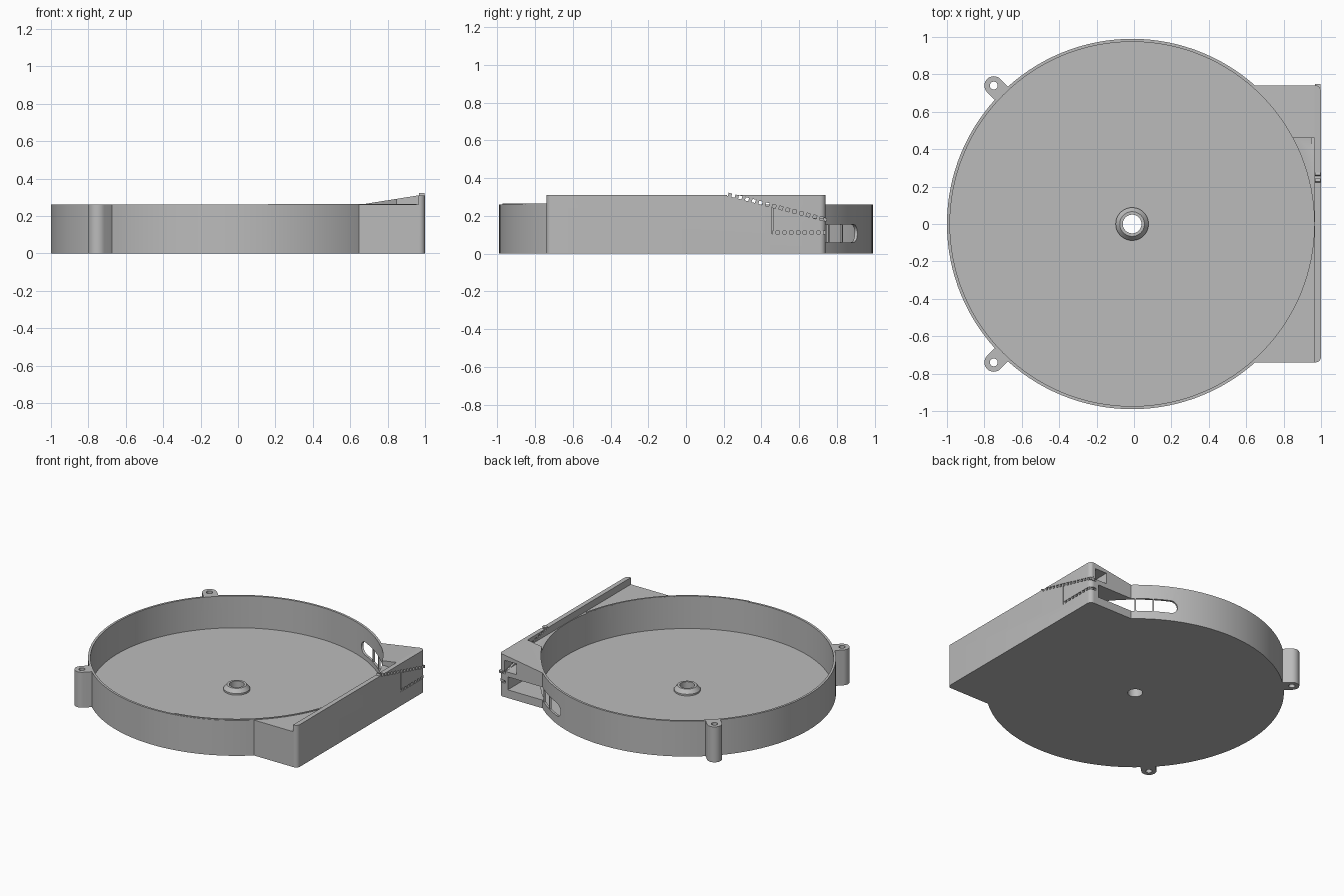
import bpy, bmesh
from math import sin, cos, pi, radians, atan2, hypot
from mathutils import Matrix, Vector

cube = bpy.data.objects.get("Cube")
if cube:
    bpy.data.objects.remove(cube, do_unlink=True)

GREY = (0.5, 0.5, 0.5, 1)
grey = bpy.data.materials.new("plain grey")
grey.diffuse_color = GREY
grey.use_nodes = True
grey.node_tree.nodes["Principled BSDF"].inputs["Base Color"].default_value = GREY

CX = -0.01            # dish centre
R, R_IN = 0.99, 0.974
RIM, TOP, FLOOR = 0.26, 0.31, 0.025
HALF = 0.74           # half length of the side housing


def make(name, bm):
    bmesh.ops.recalc_face_normals(bm, faces=bm.faces)
    mesh = bpy.data.meshes.new(name)
    bm.to_mesh(mesh)
    bm.free()
    mesh.materials.append(grey)
    ob = bpy.data.objects.new(name, mesh)
    bpy.context.collection.objects.link(ob)
    return ob


def prism(name, points, offset):
    """Extrude a closed outline of 3D points along an offset."""
    bm = bmesh.new()
    face = bm.faces.new([bm.verts.new(p) for p in points])
    new = bmesh.ops.extrude_face_region(bm, geom=[face], use_keep_orig=True)["geom"]
    bmesh.ops.translate(bm, vec=offset,
                        verts=[g for g in new if isinstance(g, bmesh.types.BMVert)])
    return make(name, bm)


def disc(name, x, y, r, z0, z1, n=128):
    ring = [(x + r * cos(2 * pi * i / n), y + r * sin(2 * pi * i / n), z0) for i in range(n)]
    return prism(name, ring, (0, 0, z1 - z0))


def block(name, lo, hi, turn=None):
    bm = bmesh.new()
    bmesh.ops.create_cube(bm, size=1)
    lo, hi = Vector(lo), Vector(hi)
    m = Matrix.Translation((lo + hi) / 2) @ (turn or Matrix()) @ Matrix.Diagonal((*(hi - lo), 1))
    bm.transform(m)
    return make(name, bm)


def combine(ob, other, operation):
    mod = ob.modifiers.new("combine", "BOOLEAN")
    mod.operation, mod.object, mod.solver = operation, other, "EXACT"
    bpy.context.view_layer.objects.active = ob
    bpy.ops.object.modifier_apply(modifier=mod.name)
    bpy.data.objects.remove(other, do_unlink=True)


def housing(name, x0, z1, r=0.03):
    """Side housing outline with rounded outer corners."""
    pts = [(x0, -HALF, 0)]
    for sy, start in ((-1, -90), (1, 0)):
        for i in range(7):
            a = radians(start + 15 * i)
            pts.append((1 - r + r * cos(a), sy * (HALF - r) + r * sin(a), 0))
    pts.append((x0, HALF, 0))
    return prism(name, pts, (0, 0, z1))


def beam(name, a, b, thick, x0, x1):
    """Straight bar between two (y, z) points."""
    d = hypot(b[0] - a[0], b[1] - a[1])
    y, z = (a[0] + b[0]) / 2, (a[1] + b[1]) / 2
    turn = Matrix.Rotation(atan2(b[1] - a[1], b[0] - a[0]), 4, "X")
    return block(name, (x0, y - d / 2, z - thick / 2), (x1, y + d / 2, z + thick / 2), turn)


# Dish body, side housing, tall outer wall and sloped back cover
dish = disc("dish", CX, 0, R, 0, RIM)
combine(dish, housing("housing", 0.6, RIM), "UNION")
combine(dish, housing("outer_wall", 0.966, TOP), "UNION")
cover = [(0.65, 0.46, 0.2), (0.65, 0.46, RIM), (0.965, 0.46, TOP), (0.98, 0.46, TOP), (0.98, 0.46, 0.2)]
combine(dish, prism("cover", cover, (0, HALF - 0.46, 0)), "UNION")

# Two mounting lugs pointing out diagonally
LUG = Vector((-0.75, 0.74))
for s in (1, -1):
    out = atan2(s * LUG.y, LUG.x)
    pts = []
    for i in range(17):
        a = out - pi / 2 + pi * i / 16
        pts.append((LUG.x + 0.05 * cos(a), s * LUG.y + 0.05 * sin(a), 0))
    back = Vector((cos(out), sin(out), 0)) * 0.12
    pts += [Vector(pts[-1]) - back, Vector(pts[0]) - back]
    combine(dish, prism("lug", pts, (0, 0, RIM)), "UNION")

# Hollow interior and through holes
cutters = [disc("bowl", CX, 0, R_IN, FLOOR, 0.5), disc("axle_hole", CX, 0, 0.05, -0.1, 0.2, 48)]
cutters += [disc("lug_hole", LUG.x, s * LUG.y, 0.021, -0.1, 0.4, 24) for s in (1, -1)]

# Rounded window in the dish wall, following the arc
Z0, Z1 = 0.06, 0.155
zm, h = (Z0 + Z1) / 2, (Z1 - Z0) / 2
outline = [(42 + 2 * i, Z0) for i in range(11)]
outline += [(63.8 + 2.8 * cos(a), zm + h * sin(a)) for a in [pi * (i / 8 - 0.5) for i in range(9)]]
outline += [(62 - 2 * i, Z1) for i in range(11)]
bm = bmesh.new()
rings = [[bm.verts.new((CX + r * cos(radians(t)), r * sin(radians(t)), z)) for t, z in outline]
         for r in (0.94, 1.02)]
n = len(outline)
for i in range(n):
    j = (i + 1) % n
    bm.faces.new((rings[0][i], rings[0][j], rings[1][j], rings[1][i]))
for ring in rings:
    bm.faces.new(ring)
bmesh.ops.triangulate(bm, faces=[f for f in bm.faces if len(f.verts) > 4])
cutters.append(make("window", bm))

# Passages at the back of the housing
cutters.append(block("lower_passage", (0.66, 0.5, Z0), (0.93, 0.8, Z1)))
cutters.append(block("upper_passage", (0.86, 0.49, 0.19), (0.955, 0.8, 0.27)))

# Slits in the outer wall
SLITS = [((0.22, 0.315), (0.76, 0.175)), ((0.455, 0.112), (0.76, 0.112))]
for a, b in SLITS:
    cutters.append(beam("slit", a, b, 0.018, 0.95, 1.1))
cutters.append(beam("upright_slit", (0.458, 0.11), (0.458, 0.25), 0.006, 0.98, 1.1))
for c in cutters:
    combine(dish, c, "DIFFERENCE")

# Rungs bridging the slits
for (ya, za), (yb, zb) in SLITS:
    count = int((yb - ya) / 0.036)
    for i in range(count + 1):
        t0 = (i * 0.036 + 0.004) / (yb - ya)
        t1 = min(t0 + 0.018 / (yb - ya), 1)
        p, q = [(ya + (yb - ya) * t, za + (zb - za) * t) for t in (t0, t1)]
        if q[0] < HALF + 0.01:
            beam("slit_rung", p, q, 0.018, 0.967, 0.998)

# Thin upright bars in the window
for deg in (50, 57):
    a = radians(deg)
    x, y = CX + 0.982 * cos(a), 0.982 * sin(a)
    block("window_bar", (x - 0.007, y - 0.004, Z0 - 0.002), (x + 0.007, y + 0.004, Z1 + 0.002),
          Matrix.Rotation(a, 4, "Z"))

# Slightly raised lip along the front of the rim
arc = [radians(-80 + 2 * i) for i in range(35)]
lip = [(CX + R_IN * cos(a), R_IN * sin(a), RIM - 0.002) for a in arc]
lip += [(CX + 0.986 * cos(a), 0.986 * sin(a), RIM - 0.002) for a in reversed(arc)]
prism("rim_lip", lip, (0, 0, 0.007))

# Tapered hub around the axle hole
profile = [(0.05, 0.02), (0.088, 0.02), (0.088, 0.037), (0.066, 0.065), (0.05, 0.065)]
bm = bmesh.new()
verts = [bm.verts.new((r, 0, z)) for r, z in profile]
edges = [bm.edges.new((verts[i], verts[(i + 1) % len(verts)])) for i in range(len(verts))]
bmesh.ops.spin(bm, geom=verts + edges, axis=(0, 0, 1), cent=(0, 0, 0), angle=2 * pi, steps=48)
bmesh.ops.remove_doubles(bm, verts=bm.verts, dist=0.0005)
bmesh.ops.translate(bm, verts=bm.verts, vec=(CX, 0, 0))
hub = make("hub", bm)

# Smooth round walls, keep edges sharp
for ob in (dish, hub):
    bpy.ops.object.select_all(action="DESELECT")
    ob.select_set(True)
    bpy.context.view_layer.objects.active = ob
    bpy.ops.object.shade_smooth_by_angle(angle=radians(25))
